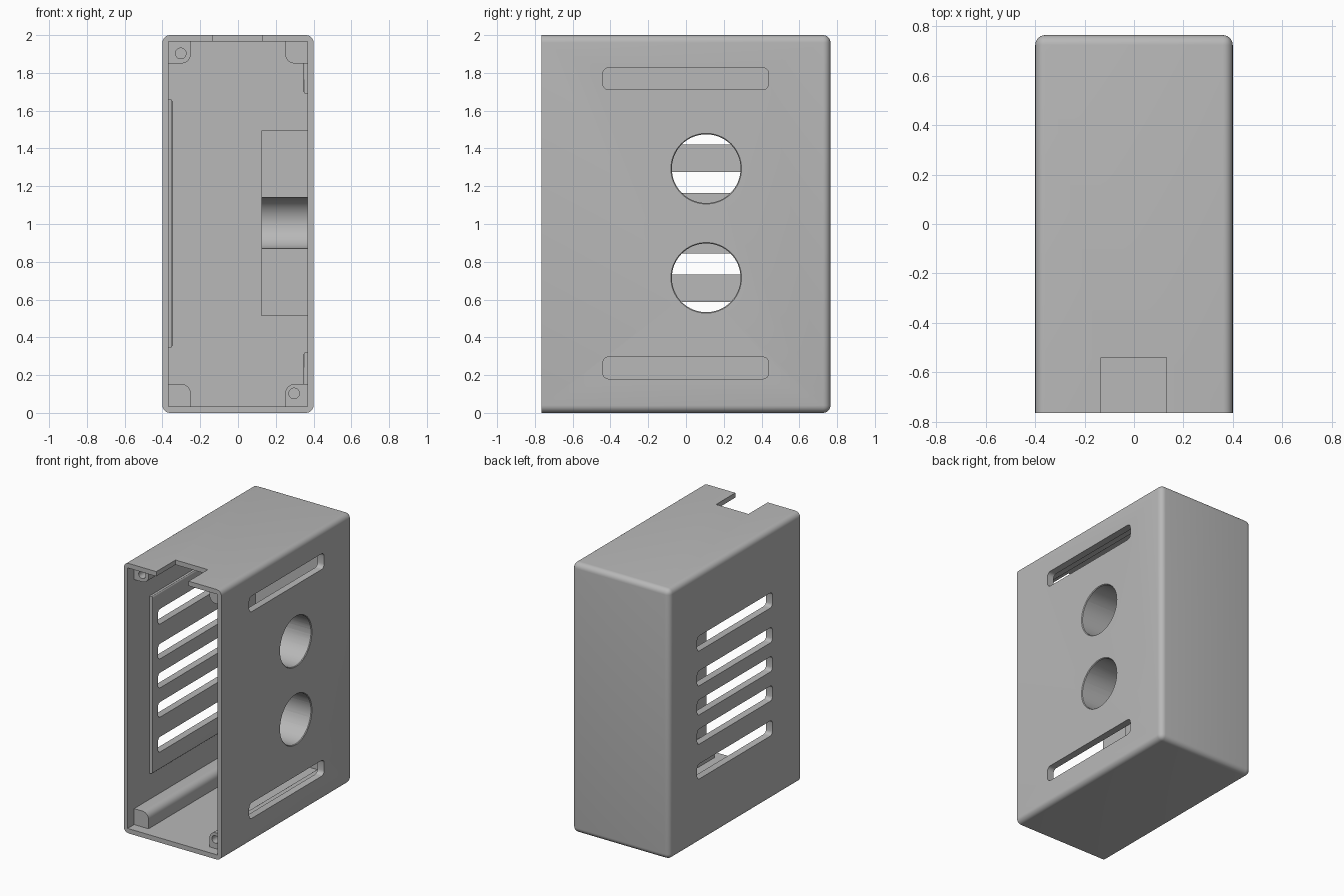
import bpy, bmesh, math
from mathutils import Matrix, Vector

if "Cube" in bpy.data.objects:
    bpy.data.objects.remove(bpy.data.objects["Cube"])

grey = bpy.data.materials.new("plain grey")
grey.use_nodes = True
COLOUR = (0.48, 0.48, 0.48, 1)
grey.diffuse_color = COLOUR
grey.node_tree.nodes["Principled BSDF"].inputs["Base Color"].default_value = COLOUR


def finish(name, bm):
    bmesh.ops.recalc_face_normals(bm, faces=bm.faces)
    mesh = bpy.data.meshes.new(name)
    bm.to_mesh(mesh)
    bm.free()
    ob = bpy.data.objects.new(name, mesh)
    bpy.context.collection.objects.link(ob)
    mesh.materials.append(grey)
    return ob


def box(name, lo, hi, radius=0, rounded=lambda mid, along: True, segments=6):
    """Box between two corners; edges chosen by midpoint and direction are rounded."""
    lo, hi = Vector(lo), Vector(hi)
    bm = bmesh.new()
    bmesh.ops.create_cube(bm, size=1)
    for v in bm.verts:
        v.co = [(lo[i] + hi[i]) / 2 + v.co[i] * (hi[i] - lo[i]) for i in range(3)]
    if radius:
        edges = []
        for e in bm.edges:
            a, b = (v.co for v in e.verts)
            if rounded((a + b) / 2, (b - a).normalized()):
                edges.append(e)
        bmesh.ops.bevel(bm, geom=edges, offset=radius, segments=segments,
                        affect='EDGES', profile=0.5)
    return finish(name, bm)


def cylinder(name, centre, axis, r1, r2, length, sides=64):
    bm = bmesh.new()
    turn = Vector((0, 0, 1)).rotation_difference(Vector(axis)).to_matrix().to_4x4()
    bmesh.ops.create_cone(bm, cap_ends=True, segments=sides, radius1=r1, radius2=r2,
                          depth=length, matrix=Matrix.Translation(centre) @ turn)
    return finish(name, bm)


def combine(target, other, operation):
    mod = target.modifiers.new(operation.lower(), 'BOOLEAN')
    mod.operation, mod.solver, mod.object = operation, 'EXACT', other
    bpy.context.view_layer.objects.active = target
    bpy.ops.object.modifier_apply(modifier=mod.name)
    bpy.data.objects.remove(other)


def along_x(mid, along):
    return abs(along.x) > 0.5


# Outer shell, rounded everywhere except round the open front
case = box("case", (-0.4, -0.765, 0), (0.4, 0.765, 2), 0.04,
           lambda mid, along: mid.y > -0.7)
combine(case, box("cavity", (-0.368, -0.9, 0.035), (0.368, 0.73, 1.965)), 'DIFFERENCE')

# Corner rails with one rounded inner edge each
for sx in (-1, 1):
    for top in (False, True):
        x = sorted((sx * 0.385, sx * 0.25))
        z = (1.85, 1.98) if top else (0.02, 0.153)
        inner_z = z[0] if top else z[1]
        rail = box("corner_rail", (x[0], -0.69, z[0]), (x[1], 0.745, z[1]), 0.05,
                   lambda mid, along: abs(along.y) > 0.5 and abs(mid.x) < 0.3
                   and abs(mid.z - inner_z) < 0.01)
        combine(case, rail, 'UNION')

# Thickened panels behind the vents and long slots
def soft(inner_x):
    return lambda mid, along: abs(mid.x - inner_x) < 0.001

combine(case, box("vent_panel", (-0.385, -0.51, 0.345), (-0.347, 0.51, 1.66), 0.012,
                  soft(-0.347), 3), 'UNION')
for lo, hi in ((0.1, 0.32), (1.69, 1.9)):
    combine(case, box("slot_panel", (0.347, -0.51, lo), (0.385, 0.51, hi), 0.012,
                      soft(0.347), 3), 'UNION')

# Sensor block with a round groove across its front
block = box("sensor_block", (0.125, -0.1, 0.513), (0.385, 0.313, 1.495))
combine(block, cylinder("groove", (0.2, -0.1, 1.005), (1, 0, 0), 0.135, 0.135, 0.6), 'DIFFERENCE')
combine(case, block, 'UNION')

# Two round sensor openings with eased outer rims
for z in (0.715, 1.293):
    combine(case, cylinder("sensor_hole", (0.3, 0.107, z), (1, 0, 0), 0.182, 0.182, 0.6), 'DIFFERENCE')
    combine(case, cylinder("hole_rim", (0.4, 0.107, z), (1, 0, 0), 0.172, 0.202, 0.03), 'DIFFERENCE')

# Five vents on one side, two long slots on the other
for z in (0.53, 0.788, 1.005, 1.22, 1.478):
    combine(case, box("vent", (-0.5, -0.44, z - 0.056), (-0.3, 0.44, z + 0.056), 0.025,
                      along_x, 4), 'DIFFERENCE')
for z in (0.238, 1.769):
    combine(case, box("slot", (0.3, -0.44, z - 0.058), (0.5, 0.437, z + 0.058), 0.03,
                      along_x, 4), 'DIFFERENCE')

# Cable notch in the top and two screw holes in opposite rails
combine(case, box("notch", (-0.134, -0.9, 1.9), (0.131, -0.54, 2.1)), 'DIFFERENCE')
for x, z in ((-0.303, 1.903), (0.297, 0.103)):
    combine(case, cylinder("screw_hole", (x, -0.6, z), (0, 1, 0), 0.028, 0.028, 0.5, 32), 'DIFFERENCE')

bpy.ops.object.select_all(action='DESELECT')
case.select_set(True)
bpy.context.view_layer.objects.active = case
bpy.ops.object.shade_smooth_by_angle(angle=math.radians(30))
